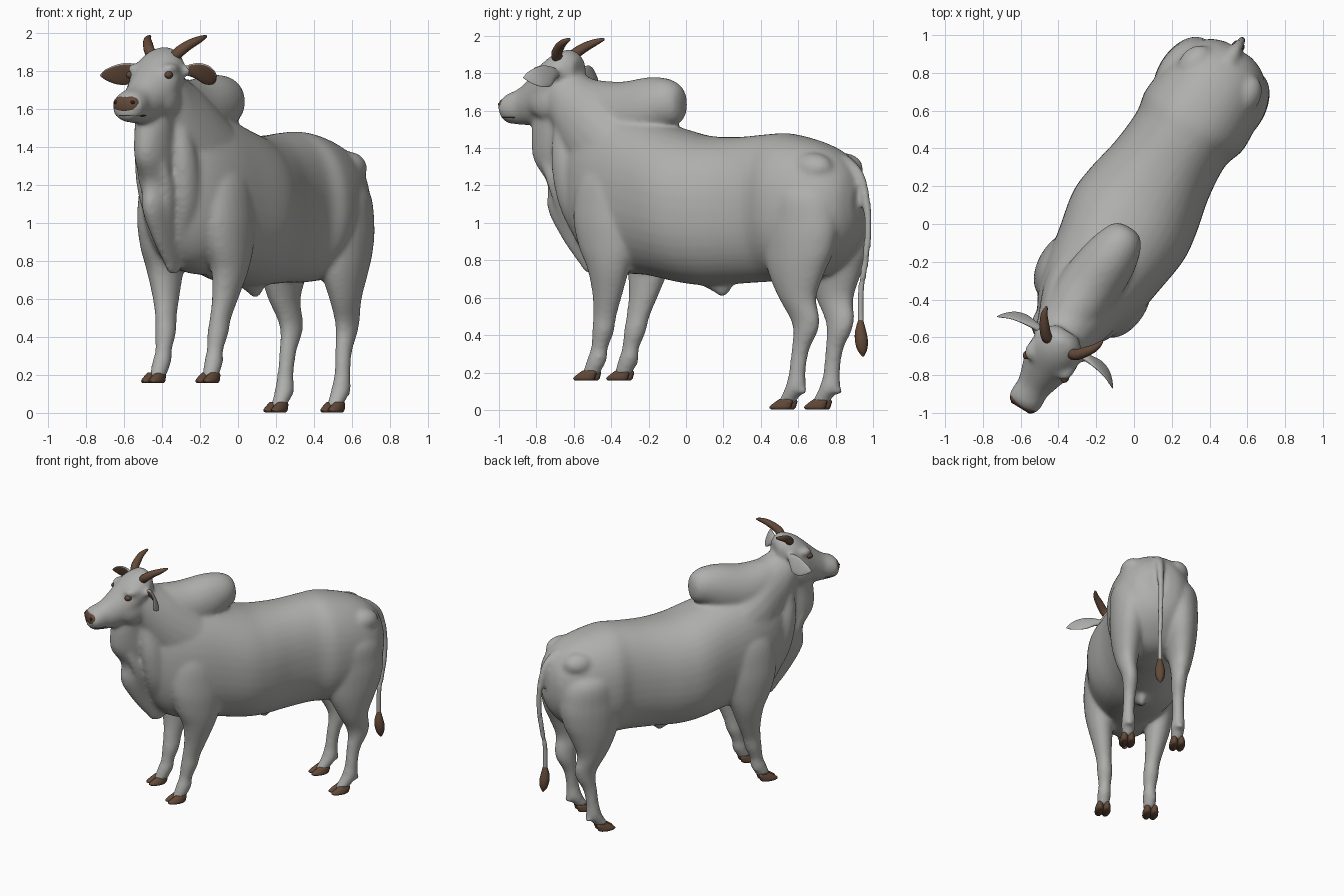
import bpy, bmesh, math
from mathutils import Vector, Matrix

X, Y, Z = Vector((1, 0, 0)), Vector((0, 1, 0)), Vector((0, 0, 1))
# The animal is modelled facing -y, then turned and shifted into its pose
POSE = Matrix.Translation((0.022, 0.083, 0)) @ Matrix.Rotation(math.radians(-31.7), 4, 'Z')
H = 0.025                                   # head centre line


def material(name, rgb):
    m = bpy.data.materials.new(name)
    m.diffuse_color = (*rgb, 1)
    return m


GREY = material("grey hide", (0.43, 0.43, 0.42))
BROWN = material("brown horn", (0.125, 0.068, 0.041))
DARK = material("dark nostril", (0.02, 0.014, 0.011))


def catmull(rows, steps):
    """Smooth rows of (x, y, z, radius_u, radius_v)."""
    out = []
    for i in range(len(rows) - 1):
        p = [rows[max(i - 1, 0)], rows[i], rows[i + 1], rows[min(i + 2, len(rows) - 1)]]
        for k in range(steps):
            t = k / steps
            out.append([0.5 * (2 * b + (c - a) * t + (2 * a - 5 * b + 4 * c - d) * t * t
                               + (3 * b - a - 3 * c + d) * t ** 3) for a, b, c, d in zip(*p)])
    return out + [list(rows[-1])]


def loft(bm, rows, u=None, v=None, n=24, steps=5, power=1.0, inner=None):
    """Closed tube of elliptical rings in the u, v plane, or square to the path if u is None."""
    rings, path = [], catmull(rows, steps)
    for i, (x, y, z, a, b) in enumerate(path):
        a, b = max(a, 0.002), max(b, 0.002)
        ru, rv = u, v
        if u is None:
            tan = Vector(path[min(i + 1, len(path) - 1)][:3]) - Vector(path[max(i - 1, 0)][:3])
            ru = tan.cross(Z).normalized()
            rv = ru.cross(tan).normalized()
        ring = []
        for j in range(n):
            c, s = math.cos(math.tau * j / n), math.sin(math.tau * j / n)
            c = math.copysign(abs(c) ** power, c)
            s = math.copysign(abs(s) ** power, s)
            ring.append(bm.verts.new(Vector((x, y, z)) + ru * a * c + rv * b * s))
        rings.append(ring)
    for i, (r, q) in enumerate(zip(rings, rings[1:])):
        for j in range(n):
            f = bm.faces.new((r[j], r[(j + 1) % n], q[(j + 1) % n], q[j]))
            # second colour on the -u side, away from the rim and the ends
            if inner and math.cos(math.tau * (j + .5) / n) < inner and 3 < i < len(rings) - 3:
                f.material_index = 1
    bm.faces.new(rings[0])
    bm.faces.new(rings[-1])


def flip(rows, cx=0.0):
    return [(2 * cx - r[0], *r[1:]) for r in rows]


def pair(bm, rows, u, v, cx=0.0, **kw):
    loft(bm, rows, u, v, **kw)
    loft(bm, flip(rows, cx), u, v, **kw)


def ball(bm, centre, size):
    bmesh.ops.create_uvsphere(bm, u_segments=20, v_segments=12, radius=1,
                              matrix=Matrix.Translation(centre) @ Matrix.Diagonal((*size, 1)))


def finish(bm, name, *mats, remesh=0):
    bmesh.ops.recalc_face_normals(bm, faces=bm.faces)
    bm.transform(POSE)
    me = bpy.data.meshes.new(name)
    bm.to_mesh(me)
    bm.free()
    for m in mats:
        me.materials.append(m)
    ob = bpy.data.objects.new(name, me)
    bpy.context.collection.objects.link(ob)
    bpy.ops.object.select_all(action='DESELECT')
    bpy.context.view_layer.objects.active = ob
    ob.select_set(True)
    if remesh:
        r = ob.modifiers.new("fuse", 'REMESH')
        r.mode, r.voxel_size, r.use_smooth_shade = 'VOXEL', remesh, True
        s = ob.modifiers.new("soften", 'SMOOTH')
        s.factor, s.iterations = 0.5, 13
        for mod in ("fuse", "soften"):
            bpy.ops.object.modifier_apply(modifier=mod)
        bpy.ops.object.shade_smooth()
    else:
        bpy.ops.object.shade_smooth_by_angle(angle=math.radians(50))


# Body: overlapping lofts fused into one skin
bm = bmesh.new()
# torso given as (x, y, top, bottom, half width)
torso = [(.01, .995, 1.20, 1.0, .08), (.012, .96, 1.29, .90, .165), (.015, .88, 1.375, .80, .235),
         (.015, .75, 1.435, .71, .28), (.008, .56, 1.478, .685, .303), (0, .43, 1.475, .685, .275),
         (0, .24, 1.46, .675, .29), (.002, .05, 1.465, .665, .33), (.005, -.11, 1.50, .68, .345),
         (.012, -.32, 1.56, .72, .31), (.012, -.5, 1.60, .735, .28), (.01, -.65, 1.60, .79, .23),
         (.005, -.76, 1.55, .92, .16), (0, -.82, 1.45, 1.08, .08)]
loft(bm, [(x, y, (t + b) / 2, w, (t - b) / 2) for x, y, t, b, w in torso], X, Z, n=40, power=.9)
for sx in (-1, 1):                                       # hip bones
    ball(bm, (.012 + sx * .15, .80, 1.29), (.09, .12, .085))
# hump
loft(bm, [(.015, -.11, 1.63, .03, .04), (.015, -.13, 1.635, .08, .095), (.015, -.20, 1.635, .12, .135),
          (.01, -.32, 1.60, .15, .18), (0, -.5, 1.565, .165, .19), (0, -.66, 1.58, .15, .185),
          (0, -.76, 1.62, .11, .16)], X, Z)
# neck
loft(bm, [(.01, -.42, 1.30, .26, .30), (.01, -.60, 1.40, .225, .33), (.018, -.75, 1.53, .175, .27),
          (.022, -.86, 1.66, .135, .20), (H, -.92, 1.72, .10, .12)], X, Z)
# dewlap with side folds
loft(bm, [(.02, -.90, 1.58, .10, .12), (.02, -.905, 1.48, .095, .14), (.012, -.865, 1.34, .095, .175),
          (.003, -.79, 1.21, .09, .17), (0, -.775, 1.07, .08, .185), (0, -.72, .91, .055, .15),
          (0, -.69, .79, .033, .085), (0, -.69, .73, .018, .04)], X, Y)
pair(bm, [(.05, -.94, 1.46, .02, .03), (.075, -.92, 1.32, .025, .04), (.08, -.85, 1.16, .025, .05),
          (.05, -.80, 1.0, .02, .05), (.025, -.74, .85, .015, .04)], X, Y, cx=.01)
pair(bm, [(.095, -.80, 1.52, .06, .06), (.12, -.77, 1.32, .07, .09), (.115, -.72, 1.1, .065, .10),
          (.07, -.65, .92, .05, .10), (.04, -.62, .82, .03, .06)], X, Y, cx=.01)
# head
loft(bm, [(H, -.75, 1.81, .07, .07), (H, -.80, 1.81, .115, .115), (H, -.87, 1.775, .14, .14),
          (H, -.94, 1.725, .14, .15), (H, -1.02, 1.665, .115, .138), (H, -1.10, 1.628, .09, .106),
          (H, -1.15, 1.617, .092, .09), (H, -1.19, 1.612, .09, .08), (H, -1.215, 1.61, .076, .062),
          (H, -1.225, 1.61, .05, .04)], X, Z)
for sx in (-1, 1):                                       # brows, cheeks, ear roots
    ball(bm, (H + sx * .105, -.93, 1.81), (.042, .06, .03))
    ball(bm, (H + sx * .09, -.92, 1.66), (.05, .10, .10))
    ball(bm, (H + sx * .13, -.825, 1.80), (.045, .028, .032))
# front legs with shoulders
front_leg = [(.10, -.45, 1.42, .05, .07), (.17, -.47, 1.27, .115, .17), (.20, -.47, 1.05, .12, .20),
             (.21, -.463, .88, .105, .17), (.207, -.457, .75, .088, .12), (.19, -.475, .61, .066, .084),
             (.175, -.50, .50, .053, .066), (.168, -.515, .42, .054, .061), (.165, -.54, .33, .043, .047),
             (.166, -.553, .275, .048, .056), (.168, -.575, .225, .045, .052), (.168, -.595, .185, .04, .05)]
pair(bm, front_leg, X, Y, cx=.006)
# hind legs with thighs
hind_leg = [(.08, .68, 1.30, .05, .06), (.145, .72, 1.18, .145, .19), (.172, .73, 1.0, .14, .22),
            (.183, .725, .85, .125, .205), (.192, .715, .73, .102, .165), (.193, .722, .60, .074, .11),
            (.18, .76, .49, .057, .087), (.175, .762, .42, .052, .071), (.176, .73, .32, .043, .05),
            (.18, .712, .20, .042, .046), (.178, .70, .12, .05, .058), (.177, .665, .07, .045, .052),
            (.176, .64, .035, .04, .05)]
pair(bm, hind_leg, X, Y, cx=.004)
for sx in (-1, 1):                                       # dewclaw bumps
    ball(bm, (sx * .178, .75, .10), (.03, .02, .02))
    ball(bm, (sx * .168, -.525, .25), (.03, .018, .02))
# sheath
loft(bm, [(0, .04, .72, .07, .13), (0, .10, .665, .05, .09), (0, .125, .63, .03, .045),
          (0, .13, .608, .014, .02)], X, Y)
# tail root and stem
loft(bm, [(0, .88, 1.36, .04, .04), (0, .985, 1.27, .03, .03), (0, 1.035, 1.12, .024, .024),
          (0, 1.045, .95, .022, .022), (0, 1.03, .80, .021, .021), (0, 1.0, .62, .02, .02),
          (0, 1.0, .44, .02, .02)], X, Y, n=16)
finish(bm, "body", GREY, remesh=0.013)

# Tail tuft
bm = bmesh.new()
loft(bm, [(0, 1.0, .48, .014, .014), (0, 1.0, .42, .03, .03), (0, 1.005, .37, .035, .035),
          (0, 1.01, .32, .026, .026), (0, 1.015, .285, .004, .004)], X, Y, n=16)
finish(bm, "tail_tuft", BROWN)

# Cloven hooves, rounded at the sole and sloping towards the toe
for name, (hx, hy, hz) in {"front": (.168, -.60, .157), "hind": (.176, .638, .003)}.items():
    for side in (-1, 1):
        bm = bmesh.new()
        for toe in (-1, 1):
            cx = side * hx + toe * .024
            loft(bm, [(cx, hy + .012, hz + .055, .02, .035), (cx, hy + .006, hz + .043, .025, .05),
                      (cx, hy - .01, hz + .025, .03, .061), (cx, hy - .02, hz + .01, .031, .066),
                      (cx, hy - .02, hz, .024, .056)], X, Y, n=16, steps=3)
        finish(bm, f"{name}_hoof_{'left' if side > 0 else 'right'}", BROWN)

# Horns, ears and eyes
horn = [(H + .075, -.84, 1.875, .029, .029), (H + .105, -.83, 1.905, .029, .029),
        (H + .14, -.79, 1.94, .026, .025), (H + .17, -.745, 1.965, .019, .018),
        (H + .182, -.705, 1.98, .009, .009), (H + .184, -.695, 1.984, .002, .002)]
ear = [(H + .12, -.82, 1.80, .02, .022), (H + .17, -.815, 1.80, .017, .038),
       (H + .23, -.815, 1.786, .013, .06), (H + .29, -.83, 1.778, .01, .055),
       (H + .335, -.858, 1.776, .008, .032), (H + .36, -.88, 1.776, .003, .004)]
EAR_U, EAR_V = Vector((0, .92, .39)), Vector((0, -.39, .92))
for label, fix in (("left", lambda r, c=H: r), ("right", lambda r, c=H: flip(r, c))):
    bm = bmesh.new()
    loft(bm, fix(horn, H + .01), n=16)
    finish(bm, "horn_" + label, BROWN)
    bm = bmesh.new()
    loft(bm, fix(ear), EAR_U, EAR_V, n=28, inner=-.5)
    finish(bm, "ear_" + label, GREY, BROWN)
    bm = bmesh.new()
    ball(bm, fix([(H + .119, -.968, 1.778)])[0], (.02, .026, .02))
    finish(bm, "eye_" + label, BROWN)

# Nose pad, nostrils and mouth
bm = bmesh.new()
loft(bm, [(H, -1.175, 1.628, .078, .036), (H, -1.203, 1.625, .077, .044), (H, -1.218, 1.622, .068, .04),
          (H, -1.228, 1.62, .045, .025)], X, Z, power=.8)
finish(bm, "nose_pad", BROWN)
bm = bmesh.new()
for sx in (-1, 1):
    ball(bm, (H + sx * .048, -1.219, 1.634), (.016, .01, .011))
finish(bm, "nostrils", DARK)
bm = bmesh.new()
ball(bm, (H, -1.15, 1.564), (.085, .074, .006))
finish(bm, "mouth", BROWN)
